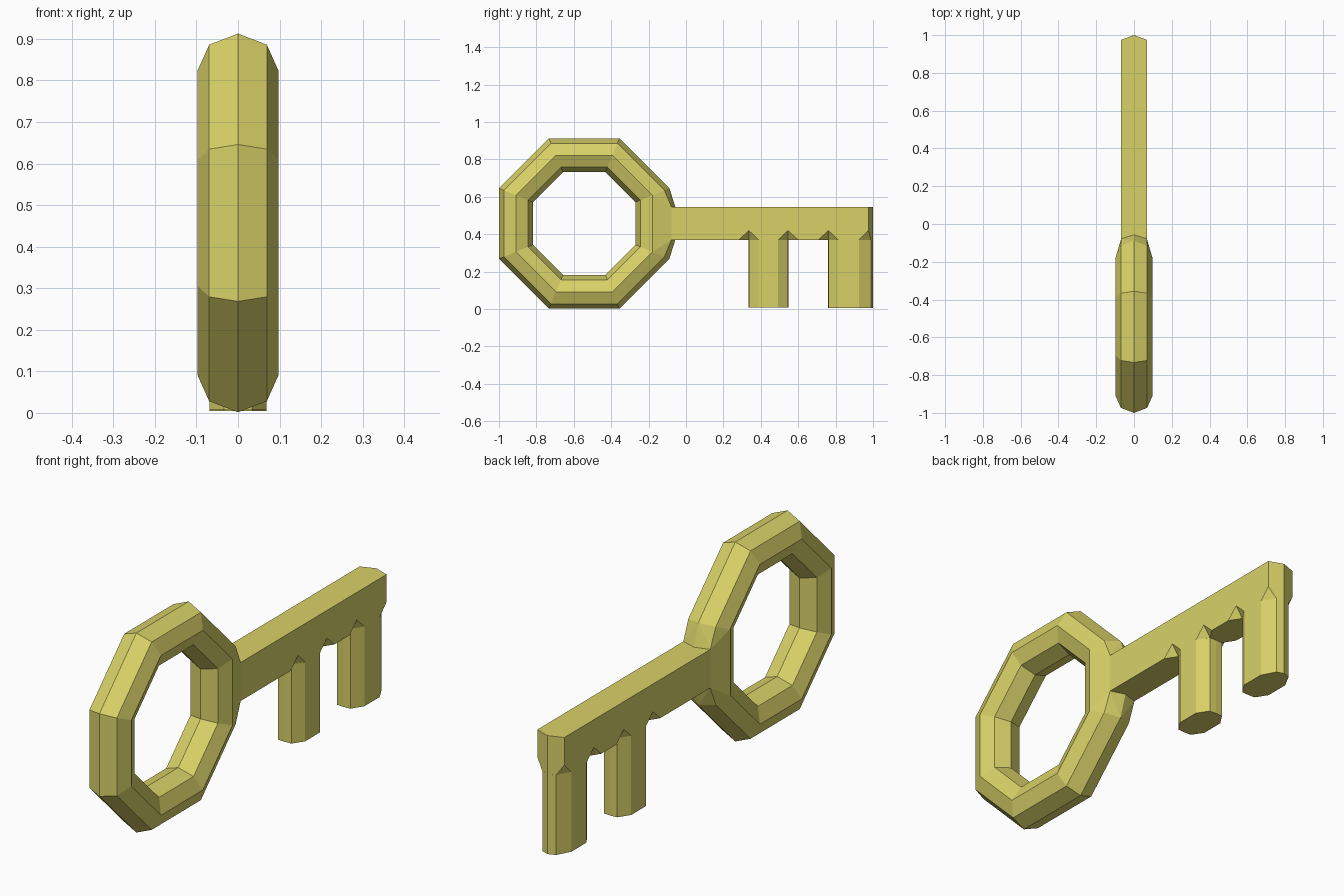
import bpy, bmesh, math
from mathutils import Matrix, Vector

if "Cube" in bpy.data.objects:
    bpy.data.objects.remove(bpy.data.objects["Cube"])

gold = bpy.data.materials.new("gold")
gold.diffuse_color = (0.69, 0.64, 0.14, 1)
gold.use_nodes = True
gold.node_tree.nodes["Principled BSDF"].inputs["Base Color"].default_value = gold.diffuse_color


def hull_object(name, groups):
    """One mesh made of the convex hulls of several point groups."""
    total = bmesh.new()
    for pts in groups:
        bm = bmesh.new()
        for p in pts:
            bm.verts.new(p)
        r = bmesh.ops.convex_hull(bm, input=bm.verts)
        junk = {g for g in r["geom_interior"] + r["geom_unused"]
                if isinstance(g, bmesh.types.BMVert)}
        bmesh.ops.delete(bm, geom=list(junk), context='VERTS')
        bmesh.ops.dissolve_limit(bm, angle_limit=0.005, verts=bm.verts, edges=bm.edges)
        bmesh.ops.recalc_face_normals(bm, faces=bm.faces)
        tmp = bpy.data.meshes.new("tmp")
        bm.to_mesh(tmp)
        bm.free()
        total.from_mesh(tmp)
        bpy.data.meshes.remove(tmp)
    me = bpy.data.meshes.new(name)
    total.to_mesh(me)
    total.free()
    ob = bpy.data.objects.new(name, me)
    bpy.context.collection.objects.link(ob)
    me.materials.append(gold)
    return ob


def prism(outline, z0, z1):
    """Points of a vertical prism, outline mirrored across x."""
    return [(s * x, y, z) for x, y in outline for s in (-1, 1) for z in (z0, z1)]


# Ring handle: eight-sided torus with flats facing up, down and sideways
APO, MINOR, CY, CZ = 0.365, 0.098, -0.5445, 0.457
bpy.ops.mesh.primitive_torus_add(major_segments=8, minor_segments=8,
                                 major_radius=APO / math.cos(math.pi / 8),
                                 minor_radius=MINOR)
ring = bpy.context.object
ring.name = "ring_handle"
# squeeze the radial thickness so the flats match the corners' true tube
ring.data.transform(Matrix.Translation((0, CY, CZ))
                    @ Matrix.Rotation(math.pi / 2, 4, 'Y')
                    @ Matrix.Rotation(math.pi / 8, 4, 'Z'))
ring.data.materials.append(gold)

# Collar: the ring side pulled out to meet the shaft
TOP, BOT, W = 0.546, 0.37, 0.068
collar = []
for i in range(3):
    a = i * math.pi / 4
    apo = APO + MINOR * math.cos(math.pi / 8) * math.cos(a)
    half = apo * math.tan(math.pi / 8)
    x = MINOR * math.sin(a)
    collar += [(s * x, CY + apo, CZ + t * half) for s in (-1, 1) for t in (-1, 1)]
collar += prism([(0, -0.057), (W, -0.078)], BOT, TOP)
hull_object("collar", [collar])

# Shaft with a pointed end
shaft = hull_object("shaft", [prism([(W, -0.12), (W, 0.975), (0, 1.0)], BOT, TOP)])

# Teeth: chamfered prisms hanging from the shaft
C = 0.034
hull_object("teeth", [
    prism([(C, 0.337), (0, 0.335), (W, 0.387), (W, 0.493), (C, 0.545), (0, 0.547)], 0.008, BOT),
    prism([(C, 0.762), (0, 0.76), (W, 0.815), (W, 0.925), (C, 0.988), (0, 1.0)], 0.005, BOT),
])

# Small nicks where the chamfers run into the shaft
cuts = []
for s in (-1, 1):
    for y in (0.336, 0.546, 0.761):
        p = Vector((s * C, y, BOT))
        arms = [(W - C, 0, 0.05), (W - C, -0.053, 0), (W - C, 0.053, 0)]
        cuts.append([p] + [p + 1.4 * Vector((s * a, b, c)) for a, b, c in arms]
                    + [p + Vector((s * 0.067, 0, -0.07))])
    tri = [Vector(v) for v in ((s * W, 0.975, 0.42), (s * W, 0.925, BOT), (s * C, 0.988, BOT))]
    mid = sum(tri, Vector()) / 3
    cuts.append([mid + 2 * (v - mid) for v in tri] + [Vector((s * 0.12, 1.05, 0.3))])
cutter = hull_object("nick_cutter", cuts)
cutter.hide_render = True
cutter.display_type = 'WIRE'
mod = shaft.modifiers.new("nicks", 'BOOLEAN')
mod.operation = 'DIFFERENCE'
mod.solver = 'EXACT'
mod.object = cutter
